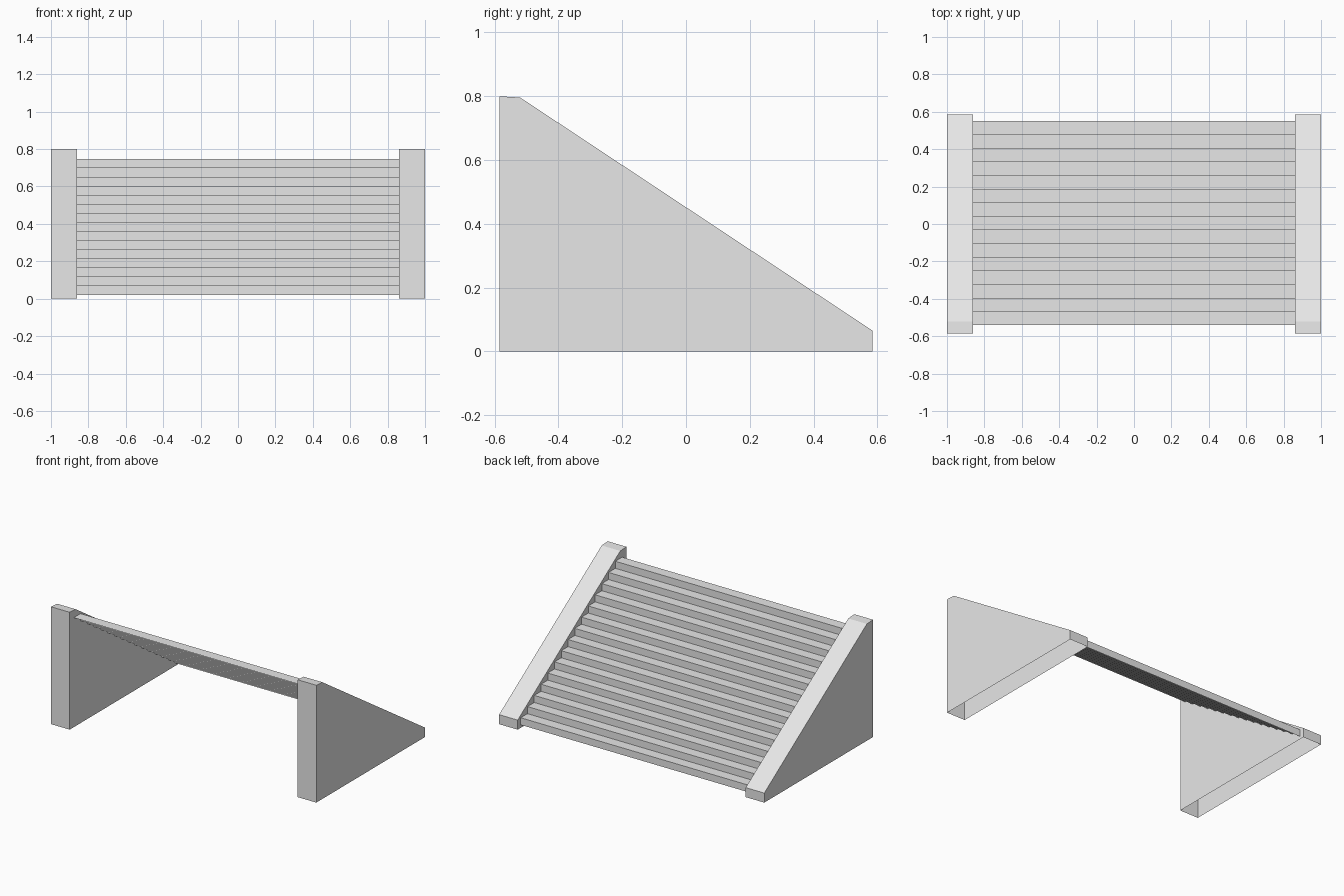
import bpy
import bmesh

cube = bpy.data.objects.get("Cube")
if cube:
    bpy.data.objects.remove(cube, do_unlink=True)

# Single plain grey
grey = bpy.data.materials.new("light grey")
grey.use_nodes = True
grey.diffuse_color = (0.8, 0.8, 0.8, 1)
grey.node_tree.nodes["Principled BSDF"].inputs["Base Color"].default_value = (0.8, 0.8, 0.8, 1)


def sweep(name, profile, x0, x1, caps=False):
    """Sweep an open (y, z) profile from x0 to x1, optionally closing the sides."""
    bm = bmesh.new()
    near, far = [[bm.verts.new((x, y, z)) for y, z in profile] for x in (x0, x1)]
    for i in range(len(profile) - 1):
        bm.faces.new((near[i], far[i], far[i + 1], near[i + 1]))
    if caps:
        bm.faces.new(near)
        bm.faces.new(far[::-1])
    mesh = bpy.data.meshes.new(name)
    bm.to_mesh(mesh)
    bm.free()
    mesh.materials.append(grey)
    obj = bpy.data.objects.new(name, mesh)
    bpy.context.collection.objects.link(obj)
    return obj


# Side walls: hollow shells, open at the bottom
WALL = [(0.585, 0), (0.585, 0.065), (-0.52, 0.796), (-0.585, 0.8), (-0.585, 0)]
INNER = 0.86
sweep("left_wall", WALL, INNER, 1, caps=True)
sweep("right_wall", WALL, -1, -INNER, caps=True)

# Stair flight: a thin folded sheet of risers and treads
STEPS = 15
y, z = 0.552, 0.02
run, rise = 1.092 / STEPS, 0.726 / STEPS
steps = [(y, z)]
for i in range(STEPS):
    z += rise
    steps.append((y, z))
    y -= run
    steps.append((y, z))
sweep("stairs", steps, -INNER, INNER)
